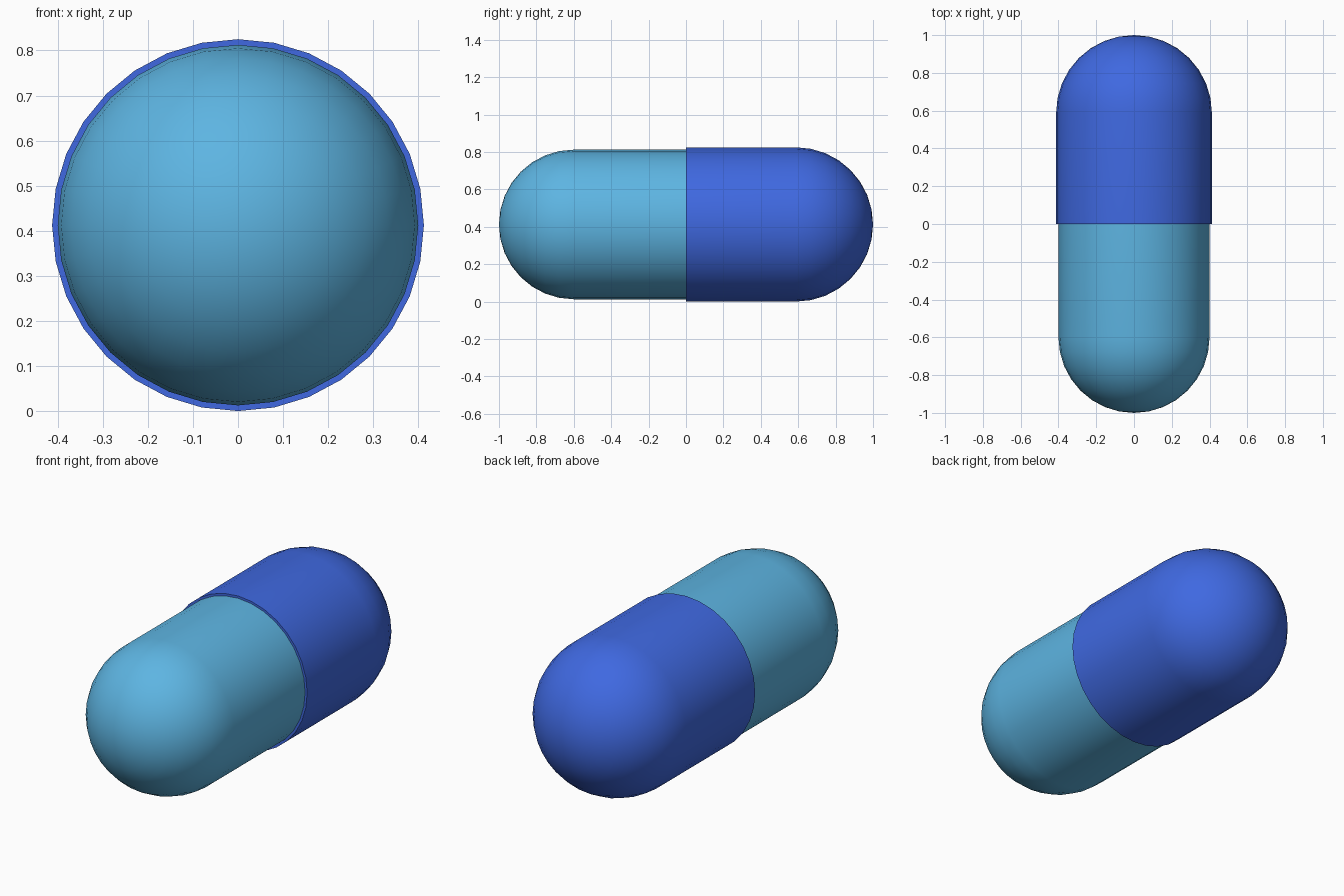
import bpy, bmesh
from math import sin, cos, pi, radians

if "Cube" in bpy.data.objects:
    bpy.data.objects.remove(bpy.data.objects["Cube"])

SEGMENTS = 32      # sides around the long axis
RINGS = 8          # rings per rounded end
AXIS_Z = 0.4125    # height of the long axis


def capsule_half(name, radius, side, open_end, colour):
    """Half capsule along y: rounded tip at side * 1, flat cap at open_end."""
    bm = bmesh.new()
    dome = side * (1.0 - radius)
    # rings from the flat cap to the last ring before the tip
    profile = [(radius, open_end)]
    for i in range(RINGS):
        a = i * pi / 2 / RINGS
        profile.append((radius * cos(a), dome + side * radius * sin(a)))
    rings = []
    for r, y in profile:
        rings.append([bm.verts.new((r * cos(2 * pi * k / SEGMENTS), y,
                                    AXIS_Z + r * sin(2 * pi * k / SEGMENTS)))
                      for k in range(SEGMENTS)])
    tip = bm.verts.new((0, side, AXIS_Z))
    for k in range(SEGMENTS):
        n = (k + 1) % SEGMENTS
        for a, b in zip(rings, rings[1:]):
            bm.faces.new((a[k], a[n], b[n], b[k]))
        bm.faces.new((rings[-1][k], rings[-1][n], tip))
    bm.faces.new(rings[0])
    bmesh.ops.recalc_face_normals(bm, faces=bm.faces)

    mesh = bpy.data.meshes.new(name)
    bm.to_mesh(mesh)
    bm.free()
    obj = bpy.data.objects.new(name, mesh)
    bpy.context.collection.objects.link(obj)
    mat = bpy.data.materials.new(name + "_colour")
    mat.diffuse_color = colour
    mat.use_nodes = True
    mat.node_tree.nodes["Principled BSDF"].inputs["Base Color"].default_value = mat.diffuse_color
    mesh.materials.append(mat)

    bpy.ops.object.select_all(action='DESELECT')
    obj.select_set(True)
    bpy.context.view_layer.objects.active = obj
    bpy.ops.object.shade_smooth_by_angle(angle=radians(30))
    return obj


# narrower light body, tucked slightly into the cap
capsule_half("light_body", 0.40, -1, 0.02, (0.11, 0.46, 0.76, 1))
# wider dark cap
capsule_half("dark_cap", 0.4125, 1, 0.0, (0.05, 0.14, 0.75, 1))
